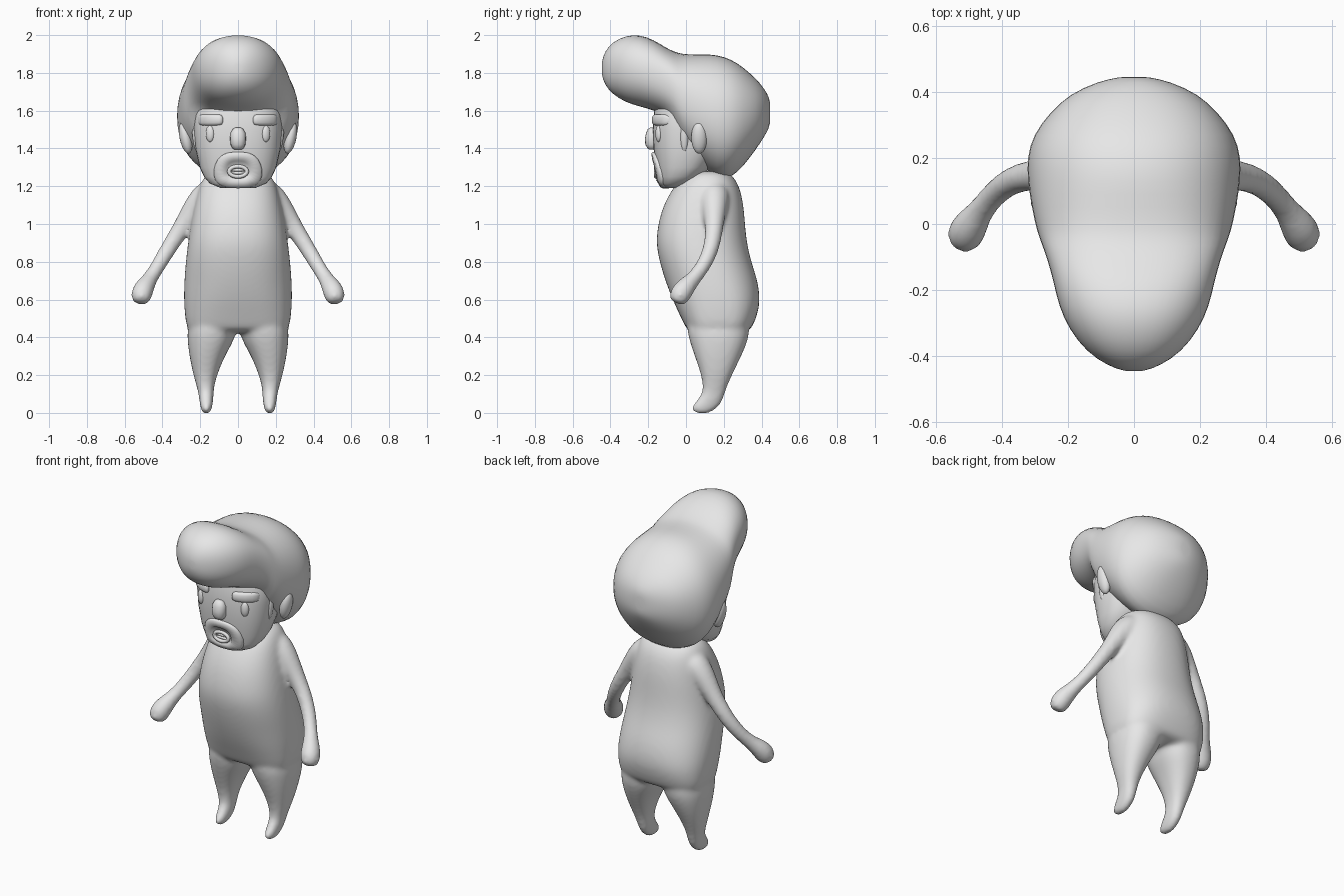
import bpy, bmesh, math
from mathutils import Vector

if "Cube" in bpy.data.objects:
    bpy.data.objects.remove(bpy.data.objects["Cube"])

clay = bpy.data.materials.new("clay_grey")
clay.diffuse_color = (0.8, 0.8, 0.8, 1)
clay.use_nodes = True
clay.node_tree.nodes["Principled BSDF"].inputs["Base Color"].default_value = clay.diffuse_color


def sup(a, p):
    """Unit superellipse point at angle a."""
    c, s = math.cos(a), math.sin(a)
    return (math.copysign(abs(c) ** (2 / p), c), math.copysign(abs(s) ** (2 / p), s))


def angles(n):
    return [2 * math.pi * i / n for i in range(n)]


def flat_ring(z, x0, x1, y0, y1, p=2.3, n=24):
    """Horizontal cross-section."""
    cx, cy, rx, ry = (x0 + x1) / 2, (y0 + y1) / 2, (x1 - x0) / 2, (y1 - y0) / 2
    return [Vector((cx + rx * u, cy + ry * v, z)) for u, v in (sup(a, p) for a in angles(n))]


def upright_ring(y, z0, z1, hw, p=2.2, n=24):
    """Cross-section facing along y."""
    cz, rz = (z0 + z1) / 2, (z1 - z0) / 2
    return [Vector((hw * u, y, cz + rz * v)) for u, v in (sup(a, p) for a in angles(n))]


def tube_rings(path, n=16):
    """Round sections along a path of (x, y, z, radius)."""
    pts = [Vector(q[:3]) for q in path]
    rings = []
    for i, q in enumerate(path):
        t = (pts[min(i + 1, len(pts) - 1)] - pts[max(i - 1, 0)]).normalized()
        u = t.cross(Vector((0, 1, 0))).normalized()
        v = t.cross(u)
        rings.append([pts[i] + q[3] * (u * math.cos(a) + v * math.sin(a)) for a in angles(n)])
    return rings


def loft(bm, rings):
    """Skin a list of rings and close both ends."""
    vs = [[bm.verts.new(p) for p in r] for r in rings]
    n = len(vs[0])
    for a, b in zip(vs, vs[1:]):
        for i in range(n):
            bm.faces.new((a[i], a[(i + 1) % n], b[(i + 1) % n], b[i]))
    for r in (vs[0], vs[-1]):
        c = bm.verts.new(sum((v.co for v in r), Vector()) / n)
        for i in range(n):
            bm.faces.new((r[i], r[(i + 1) % n], c))


def finish(bm, name, subdiv=0):
    bmesh.ops.recalc_face_normals(bm, faces=bm.faces)
    for f in bm.faces:
        f.smooth = True
    me = bpy.data.meshes.new(name)
    bm.to_mesh(me)
    bm.free()
    me.materials.append(clay)
    ob = bpy.data.objects.new(name, me)
    bpy.context.collection.objects.link(ob)
    if subdiv:
        m = ob.modifiers.new("subdivision", "SUBSURF")
        m.levels = m.render_levels = subdiv
    return ob


def ball(name, loc, size, rot=(0, 0, 0)):
    bm = bmesh.new()
    bmesh.ops.create_uvsphere(bm, u_segments=20, v_segments=12, radius=1)
    bmesh.ops.scale(bm, vec=size, verts=bm.verts)
    ob = finish(bm, name)
    ob.location, ob.rotation_euler = loc, rot
    return ob


# Body: torso, legs and arms fused into one smooth skin
bm = bmesh.new()
torso = [(.425, .262, .012, .335, 3), (.47, .277, -.012, .36, 2.9), (.53, .284, -.04, .382, 2.7),
         (.6, .289, -.073, .395, 2.5), (.7, .287, -.112, .382), (.8, .279, -.142, .347),
         (.9, .267, -.162, .324), (1, .252, -.15, .314), (1.1, .232, -.122, .307),
         (1.2, .207, -.066, .285), (1.25, .182, -.015, .252), (1.28, .14, .02, .22)]
loft(bm, [flat_ring(r[0], -r[1], r[1], *r[2:]) for r in torso])
leg = [(-.003, .15, .187, .045, .125), (.02, .138, .197, .024, .158), (.05, .132, .203, .04, .19),
       (.1, .129, .209, .086, .206), (.14, .126, .219, .088, .218), (.2, .111, .237, .081, .244),
       (.3, .07, .258, .045, .294), (.38, .022, .268, .018, .328), (.44, .006, .27, .004, .338),
       (.5, .01, .25, .01, .33), (.56, .04, .21, .05, .28)]
arm = [(.13, .15, 1.17, .09), (.21, .15, 1.11, .075), (.285, .15, 1.0, .05), (.35, .142, .9, .045),
       (.41, .108, .8, .041), (.462, .045, .715, .038), (.495, -.003, .668, .055),
       (.513, -.034, .624, .06), (.52, -.05, .582, .042)]
for s in (-1, 1):
    loft(bm, [[Vector((s * p.x, p.y, p.z)) for p in flat_ring(*r)] for r in leg])
    loft(bm, [[Vector((s * p.x, p.y, p.z)) for p in r] for r in tube_rings(arm)])
body = finish(bm, "body", 2)
m = body.modifiers.new("fuse", "REMESH")
m.mode, m.voxel_size, m.use_smooth_shade = "VOXEL", .012, True
m = body.modifiers.new("soften", "SMOOTH")
m.factor, m.iterations = .5, 12

# Head: rows of (z, half width, front y, back y)
HEAD = [(1.19, .09, -.115, -.05), (1.215, .15, -.138, .02), (1.25, .18, -.146, .08), (1.3, .203, -.156, .13),
        (1.4, .226, -.172, .19), (1.5, .235, -.176, .2), (1.6, .235, -.168, .2), (1.7, .2, -.14, .18)]
HP = 2.5
bm = bmesh.new()
loft(bm, [flat_ring(z, -w, w, a, b, HP, 32) for z, w, a, b in HEAD])
finish(bm, "head")


def face_y(x, z):
    """Depth of the face surface at x, z."""
    z = min(max(z, HEAD[0][0]), HEAD[-1][0])
    for r, q in zip(HEAD, HEAD[1:]):
        if z <= q[0]:
            t = (z - r[0]) / (q[0] - r[0])
            w, a, b = (r[i] + t * (q[i] - r[i]) for i in (1, 2, 3))
            k = max(0, 1 - min(1, abs(x) / w) ** HP) ** (1 / HP)
            return (a + b) / 2 - (b - a) / 2 * k


# Hair: swept-up front roll running into the rounded back
hair = [(-.446, 1.79, 1.86, .03), (-.43, 1.735, 1.915, .08), (-.388, 1.685, 1.966, .145),
        (-.32, 1.643, 1.998, .198), (-.25, 1.622, 2.005, .23), (-.17, 1.6, 1.977, .247, 2.4),
        (-.11, 1.575, 1.936, .264, 2.5), (-.065, 1.52, 1.915, .28, 2.5), (-.025, 1.41, 1.902, .296, 2.4),
        (.05, 1.34, 1.899, .313, 2.3), (.13, 1.26, 1.902, .325), (.2, 1.225, 1.89, .328),
        (.27, 1.265, 1.858, .309), (.34, 1.35, 1.8, .256), (.395, 1.43, 1.745, .195),
        (.432, 1.49, 1.69, .11), (.446, 1.53, 1.65, .045)]
bm = bmesh.new()
loft(bm, [upright_ring(*r) for r in hair])
finish(bm, "hair", 1)

# Goatee: raised pad wrapped on the chin, dished around the mouth
bm = bmesh.new()
rings = []
for t, d in ((1, .025), (1, -.008), (.93, -.016), (.56, -.016), (.5, -.004), (.1, -.002)):
    ring = []
    for u, v in (sup(a, 2.9) for a in angles(32)):
        x = u * t * (.128 if v < 0 else .128 - .02 * v)
        z = 1.285 + v * t * .096
        ring.append(Vector((x, face_y(x, z) + d, z)))
    rings.append(ring)
loft(bm, rings)
finish(bm, "goatee")

# Lips and teeth
my = face_y(0, 1.278)
bm = bmesh.new()
lip = []
for a in angles(24):
    c = Vector((.047 * math.cos(a), my - .008, 1.278 + .027 * math.sin(a)))
    o = Vector((math.cos(a), 0, math.sin(a)))
    lip.append([bm.verts.new(c + .011 * (o * math.cos(b) + Vector((0, 1, 0)) * math.sin(b))) for b in angles(8)])
for i in range(24):
    p, q = lip[i], lip[(i + 1) % 24]
    for j in range(8):
        bm.faces.new((p[j], p[(j + 1) % 8], q[(j + 1) % 8], q[j]))
finish(bm, "lips")
for name, z in (("upper_teeth", 1.286), ("lower_teeth", 1.27)):
    ball(name, (0, my - .004, z), (.04, .008, .008))

# Nose
bm = bmesh.new()
nose = [(1.394, .018, .016), (1.4, .029, .026), (1.42, .039, .037), (1.45, .042, .04),
        (1.48, .04, .034), (1.503, .028, .024), (1.51, .014, .012)]
loft(bm, [flat_ring(z, -w, w, -.178 - d, -.178 + d, 2.2, 16) for z, w, d in nose])
finish(bm, "nose")

# Paired features
for s, side in ((-1, "left"), (1, "right")):
    ball(side + "_eye", (s * .148, face_y(.148, 1.478) + .003, 1.478), (.023, .016, .044), (0, 0, s * .35))
    ball(side + "_ear", (s * .277, .07, 1.457), (.032, .042, .086), (0, s * .2, 0))
    ball(side + "_sideburn", (s * .223, -.008, 1.46), (.018, .022, .08), (0, s * .1, 0))
    # Brow: rounded bar following the face
    bm = bmesh.new()
    bar = []
    for x, r in ((.08, .012), (.086, .024), (.1, .029), (.13, .03), (.16, .03), (.19, .029), (.204, .024), (.21, .012)):
        y = face_y(x, 1.55) + .004
        bar.append([Vector((s * x, y + .75 * r * v, 1.551 + r * u)) for u, v in (sup(a, 2.6) for a in angles(16))])
    loft(bm, bar)
    finish(bm, side + "_brow")
